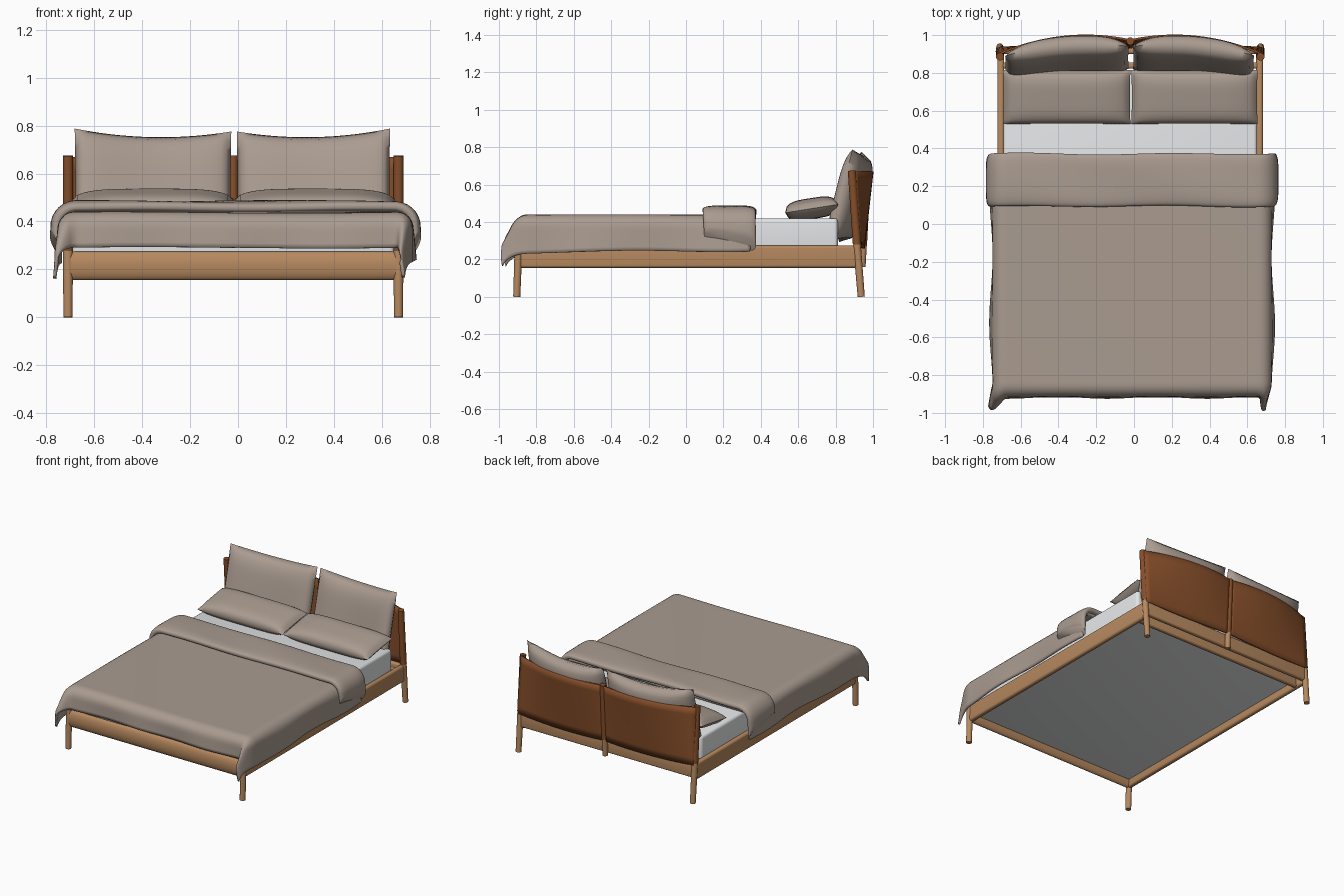
import bpy, bmesh, math
from mathutils import Vector, Matrix

if "Cube" in bpy.data.objects:
    bpy.data.objects.remove(bpy.data.objects["Cube"])


def mat(name, rgb):
    m = bpy.data.materials.new(name)
    m.diffuse_color = (*rgb, 1)
    m.use_nodes = True
    m.node_tree.nodes["Principled BSDF"].inputs["Base Color"].default_value = m.diffuse_color
    return m


WOOD = mat("oak wood", (0.47, 0.25, 0.115))
LEATHER = mat("brown leather", (0.24, 0.077, 0.023))
LINEN = mat("taupe linen", (0.40, 0.33, 0.28))
WHITE = mat("white mattress", (0.8, 0.81, 0.82))
CX = -0.02  # centre line of the frame


def finish(bm, name, material, angle=40):
    bmesh.ops.recalc_face_normals(bm, faces=bm.faces)
    me = bpy.data.meshes.new(name)
    bm.to_mesh(me)
    bm.free()
    ob = bpy.data.objects.new(name, me)
    bpy.context.collection.objects.link(ob)
    me.materials.append(material)
    bpy.ops.object.select_all(action='DESELECT')
    ob.select_set(True)
    bpy.context.view_layer.objects.active = ob
    bpy.ops.object.shade_smooth_by_angle(angle=math.radians(angle))
    return ob


def box(name, lo, hi, material, bevel, segs=4):
    bm = bmesh.new()
    bmesh.ops.create_cube(bm, size=1)
    lo, hi = Vector(lo), Vector(hi)
    for v in bm.verts:
        v.co = (lo + hi) / 2 + Vector(a * b for a, b in zip(v.co, hi - lo))
    bmesh.ops.bevel(bm, geom=bm.edges[:], offset=bevel, segments=segs,
                    profile=0.5, affect='EDGES')
    return finish(bm, name, material)


def rod(name, a, b, r1, r2, material, stretch=1):
    """Round bar from a to b; stretch scales its section across."""
    a, b = Vector(a), Vector(b)
    bm = bmesh.new()
    bmesh.ops.create_cone(bm, cap_ends=True, segments=24, radius1=r1,
                          radius2=r2, depth=(b - a).length)
    rot = (b - a).to_track_quat('Z', 'Y').to_matrix().to_4x4()
    bm.transform(rot)
    for v in bm.verts:
        v.co.y *= stretch
    bm.transform(Matrix.Translation((a + b) / 2))
    return finish(bm, name, material)


def sheet(bm, nu, nv, fn):
    """Grid of quads; fn maps u, v in -1..1 to a point."""
    g = [[bm.verts.new(fn(2 * i / nu - 1, 2 * j / nv - 1))
          for j in range(nv + 1)] for i in range(nu + 1)]
    for i in range(nu):
        for j in range(nv):
            bm.faces.new((g[i][j], g[i + 1][j], g[i + 1][j + 1], g[i][j + 1]))


def thicken(ob, t, offset):
    m = ob.modifiers.new("thickness", 'SOLIDIFY')
    m.thickness, m.offset = t, offset


# Wooden frame: rails, front legs
for side, s in (("left", -1), ("right", 1)):
    x = CX + s * 0.685
    box(side + "_side_rail", (x - 0.018, -0.895, 0.155),
        (x + 0.018, 0.915, 0.275), WOOD, 0.015)
    x = CX + s * 0.69
    rod(side + "_front_leg", (x, -0.905, 0), (x, -0.895, 0.28), 0.019, 0.021, WOOD)
    # back leg leans forward, its upper part is wrapped in leather
    rod(side + "_back_leg", (x, 0.937, 0), (x, 0.914, 0.28), 0.019, 0.021, WOOD)
    rod(side + "_head_post", (x, 0.914, 0.28), (x, 0.886, 0.675), 0.022, 0.021, LEATHER)
rod("front_rail", (CX - 0.68, -0.893, 0.215), (CX + 0.68, -0.893, 0.215),
    0.06, 0.06, WOOD, 0.42)
box("back_rail", (CX - 0.68, 0.822, 0.157), (CX + 0.68, 0.856, 0.272), WOOD, 0.012)
box("headboard_rail", (CX - 0.68, 0.9, 0.175), (CX + 0.68, 0.935, 0.272), WOOD, 0.012)
rod("middle_post_base", (CX, 0.942, 0.16), (CX, 0.948, 0.28), 0.018, 0.019, WOOD)
rod("middle_head_post", (CX, 0.948, 0.28), (CX, 0.968, 0.675), 0.02, 0.02, LEATHER)


# Leather headboard panels, bowed backwards towards the top
def panel(s):
    def fn(u, v):
        q, h = (u + 1) / 2, (v + 1) / 2      # q: outer post to middle post
        top = 0.9 * (1 - q) + 0.972 * q + 0.22 * q * (1 - q)
        low = 0.932 * (1 - q) + 0.952 * q + 0.02 * q * (1 - q)
        z = 0.27 + 0.4 * h - 0.012 * (1 - h) * 4 * q * (1 - q)
        return (CX + s * 0.695 * (1 - q), low * (1 - h) + top * h, z)
    return fn


for side, s in (("left", -1), ("right", 1)):
    bm = bmesh.new()
    sheet(bm, 20, 8, panel(s))
    thicken(finish(bm, side + "_headboard_panel", LEATHER), 0.012, 0)

# Mattress
box("mattress", (CX - 0.672, -0.875, 0.2), (CX + 0.672, 0.812, 0.42), WHITE, 0.02)


# Draped bedding: flat on top, rounding over the edges and hanging down
def drape(s, t, half, front, r, top, flare):
    dx, dy = max(0, abs(s) - half), max(0, front - t)
    d = math.hypot(dx, dy)
    x, y = max(-half, min(half, s)), max(front, t)
    if d < 1e-6:
        return Vector((CX + 0.01 + x, y, top))
    a = r * math.pi / 2
    if d < a:
        out, drop = r * math.sin(d / r), r * (1 - math.cos(d / r))
    else:
        out, drop = r + 0.05 * (d - a), r + (d - a)
    corner = flare * 2 * dx * dy / (d * d) * min(1, drop / 0.16)
    return Vector((CX + 0.01 + x + math.copysign(out * dx / d, s) - 0.35 * corner,
                   y - out * dy / d - corner, top - drop))


def duvet(u, v):
    t = -1.035 + (v + 1) / 2 * 1.385
    p = drape(u * (0.905 - 0.015 * t + 0.006 * math.sin(5 * t)), t, 0.675, -0.85,
              0.066, 0.438, 0.082)
    hang = max(0, 0.42 - p.z)
    p.x += hang * 0.05 * math.sin(9 * t) * (1 if u > 0 else -1)
    p.y += hang * 0.04 * math.sin(11 * u)
    p.z += 0.003 * math.sin(4 * u + 3 * t)
    return p


bm = bmesh.new()
sheet(bm, 90, 70, duvet)
thicken(finish(bm, "duvet", LINEN, 80), 0.014, -1)


# Folded-back duvet edge: a flattened tube following the same drape
def fold(u, v):
    ang = math.pi * v
    c, n = math.cos(ang), math.sin(ang)
    w = math.copysign(abs(c) ** 0.5, c)
    e = 0.026 * math.copysign(abs(n) ** 0.7, n)
    a = abs(u)
    width = 0.138 - 0.012 * a ** 4
    y = 0.233 + width * w + 0.012 * u * u * w + 0.004 * math.sin(7 * u)
    p = drape(u * 0.87, y, 0.665, -9, 0.07 + e + 0.012, 0.46 + e, 0)
    p.z += 0.003 * math.sin(6 * u + 2 * w) - 0.03 * a ** 12 * w
    return p


bm = bmesh.new()
sheet(bm, 70, 40, fold)
bmesh.ops.remove_doubles(bm, verts=bm.verts, dist=1e-5)
bmesh.ops.holes_fill(bm, edges=[e for e in bm.edges if e.is_boundary], sides=0)
finish(bm, "duvet_fold", LINEN, 80)


# Pillows: two domed sheets joined at a pinched seam
def pillow(name, centre, half_w, half_h, thick, tilt, pinch, bow=0, outer=1):
    bm = bmesh.new()
    for side in (1, -1):
        def fn(u, v):
            dome = ((1 - u ** 4) * (1 - v ** 4)) ** 0.5
            back = bow * (0.5 * u * u + 0.3 * u * outer)   # ends lean forward
            return (half_w * u * (1 - 0.008 * (1 - v * v)),
                    half_h * v * (1 - pinch * (1 - u * u)),
                    side * thick * dome + back)
        sheet(bm, 32, 24, fn)
    bmesh.ops.remove_doubles(bm, verts=bm.verts, dist=1e-5)
    bm.transform(Matrix.Translation(centre) @ Matrix.Rotation(math.radians(tilt), 4, 'X'))
    finish(bm, name, LINEN, 70)


pillow("left_flat_pillow", (-0.356, 0.672, 0.472), 0.337, 0.144, 0.056, 9, 0.01)
pillow("right_flat_pillow", (0.32, 0.672, 0.472), 0.334, 0.144, 0.056, 9, 0.01)
pillow("left_upright_pillow", (-0.355, 0.896, 0.53), 0.327, 0.249, 0.07, 76, 0.08, 0.085, -1)
pillow("right_upright_pillow", (0.315, 0.896, 0.53), 0.32, 0.249, 0.07, 76, 0.08, 0.085, 1)
